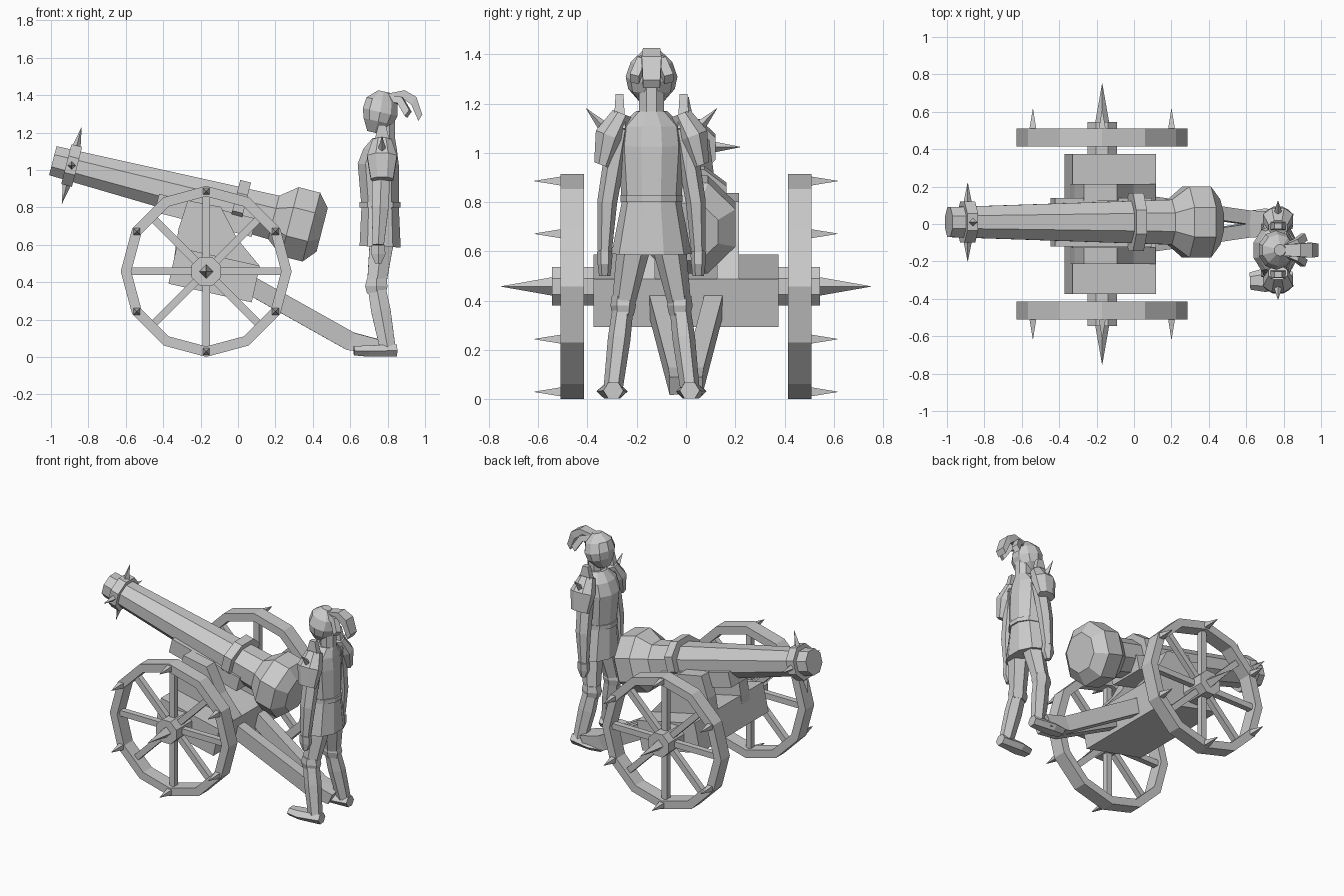
import bpy, bmesh
from math import cos, sin, pi
from mathutils import Vector

cube = bpy.data.objects.get("Cube")
if cube:
    bpy.data.objects.remove(cube)

shade = (.6, .6, .6, 1)
grey = bpy.data.materials.new("plain grey")
grey.use_nodes = True
grey.diffuse_color = shade
grey.node_tree.nodes["Principled BSDF"].inputs["Base Color"].default_value = shade
side, up = Vector((0, 1, 0)), Vector((0, 0, 1))


def chain(name, points, widths, depths=None, sides=4, flat=True, closed=False, mirror=False, place=(0, 0, 0)):
    """Skin polygon sections, all square to one axis, along a row of centre points."""
    points = [Vector(point) for point in points]
    depths = depths or widths
    farthest = max(points, key=lambda point: (point - points[0]).length)
    axis = (farthest - points[0]).normalized()
    across = axis.cross(side if abs(axis.y) < .8 else up).normalized()
    along_width = axis.cross(across)
    grow, turn = (1 / cos(pi / sides), .5) if flat else (1, 0)
    bm = bmesh.new()
    rings = []
    for centre, width, depth in zip(points, widths, depths):
        angles = [2 * pi * (corner + turn) / sides for corner in range(sides)]
        rings.append([bm.verts.new(centre + across * depth * grow * cos(angle) + along_width * width * grow * sin(angle))
                      for angle in angles])
    if closed:
        rings.append(rings[0])
    else:
        bm.faces.new(rings[0])
        bm.faces.new(rings[-1])
    for lower, upper in zip(rings, rings[1:]):
        for corner in range(sides):
            bm.faces.new((lower[corner - 1], lower[corner], upper[corner], upper[corner - 1]))
    bmesh.ops.recalc_face_normals(bm, faces=bm.faces)
    mesh = bpy.data.meshes.new(name)
    bm.to_mesh(mesh)
    bm.free()
    mesh.materials.append(grey)
    obj = bpy.data.objects.new(name, mesh)
    obj.location = place
    bpy.context.collection.objects.link(obj)
    if mirror:
        modifier = obj.modifiers.new("Mirror", "MIRROR")
        modifier.use_axis = (False, True, False)


def spike(name, base, tip, radius, **options):
    chain(name, [base, tip], [radius, .001], **options)


# Gun barrel, placed by fractions of its sloping axis
muzzle, breech = Vector((-.99, .01, 1.05)), Vector((.45, .01, .68))
barrel_up = (breech - muzzle).cross(side).normalized()


def on_barrel(fractions, lift=0):
    return [muzzle.lerp(breech, fraction) + barrel_up * lift for fraction in fractions]


chain("barrel", on_barrel([0, .82, .88, .96, 1]), [.08, .12, .19, .19, .12], sides=8)
chain("muzzle_ring", on_barrel([.05, .09]), [.11, .11], sides=8)
chain("barrel_strap", on_barrel([.67, .71], lift=.03), [.155, .155], [.12, .12], sides=8)
chain("barrel_bed", on_barrel([.4, .76], lift=-.08), [.13, .13], [.05, .05])
ring_centre = on_barrel([.07])[0]
for name, way in (("left", side), ("right", -side), ("top", barrel_up), ("bottom", -barrel_up)):
    spike(f"muzzle_spike_{name}", ring_centre + way * .1, ring_centre + way * .21, .023, flat=False)

# Carriage body, cheeks and trail
chain("carriage_body", [(-.35, 0, .49), (.095, 0, .39)], [.375, .375], [.1, .1])
chain("cheeks", [(-.25, .17, .45), (-.11, .17, .53), (-.16, .17, .66), (-.18, .17, .82)],
      [.045] * 4, [.1, .23, .16, .09], mirror=True)
chain("trail_beams", [(.02, .12, .41), (.6, .035, .085), (.75, .03, .055)],
      [.037] * 3, [.05, .05, .04], mirror=True)

# Wheels: rims, hubs, spokes and spikes, mirrored to both sides
axle_height, wheel_radius, rim_radius = .458, .457, .428
inner, middle, outer = .415, .462, .51
wheel = dict(mirror=True, place=(-.17, 0, axle_height))


def on_wheel(distance, radius=0, turn=0):
    angle = 2 * pi * turn
    return Vector((radius * cos(angle), distance, radius * sin(angle)))


chain("axle", [on_wheel(-inner), on_wheel(inner)], [.04, .04], sides=8, place=wheel["place"])
hole = wheel_radius - .056
chain("wheel_rims", [on_wheel(y) for y in (inner, outer, outer, inner)],
      [wheel_radius, wheel_radius, hole, hole], sides=12, flat=False, closed=True, **wheel)
chain("wheel_hubs", [on_wheel(.37), on_wheel(.545)], [.078, .078], sides=8, **wheel)
spike("hub_spikes", on_wheel(.54), on_wheel(.75), .038, flat=False, **wheel)
for i in range(8):
    chain(f"spokes_{i}", [on_wheel(middle, radius, i / 8) for radius in (.05, rim_radius)], [.02, .02], **wheel)
for i in range(6):
    turn = (i + .5) / 6
    spike(f"rim_spikes_{i}", on_wheel(outer, rim_radius, turn), on_wheel(.615, rim_radius, turn), .018, **wheel)

# Soldier's tunic, belt, neck and helmet
standing = dict(place=(.76, -.14, 0))
pair = dict(standing, mirror=True)
chain("tunic", [(0, 0, .59), (0, 0, .8), (-.01, 0, 1.03), (0, 0, 1.11), (.02, 0, 1.17)],
      [.155, .115, .13, .12, .06], [.11, .1, .11, .09, .06], sides=10, **standing)
chain("belt", [(0, 0, .8), (0, 0, .83)], [.12, .12], [.11, .11], sides=10, **standing)
chain("neck", [(.03, 0, 1.1), (.03, 0, 1.27)], [.05, .05], sides=8, **standing)
chain("helmet", [(-.03, 0, 1.2), (-.01, 0, 1.26), (0, 0, 1.31), (.01, 0, 1.37), (.02, 0, 1.42)],
      [.04, .09, .1, .08, .03], [.04, .08, .095, .085, .03], sides=10, **standing)

# Helmet plumes
chain("plume_middle", [(.03, 0, 1.395), (.12, 0, 1.41), (.18, 0, 1.37), (.215, 0, 1.28)],
      [.03, .035, .04, .035], [.015, .02, .025, .02], **standing)
chain("plume_sides", [(.04, .01, 1.38), (.11, .04, 1.37), (.15, .07, 1.3)], [.02] * 3, **pair)

# Limbs and armour, mirrored about the soldier's middle
shoulder, elbow, wrist = Vector((.01, .13, 1.1)), Vector((0, .18, .8)), Vector((-.01, .19, .6))
hip, knee, ankle = Vector((.01, .07, .63)), Vector((-.02, .115, .38)), Vector((.04, .155, .05))
chain("arms", [shoulder, elbow, wrist], [.04, .035, .025], [.05, .045, .03], sides=6, **pair)
chain("hands", [wrist, wrist - up * .05, wrist - up * .1], [.028, .025, .02], [.035, .038, .016], sides=6, **pair)
chain("pauldrons", [(.01, .12, 1.16), (.01, .17, 1.07), (.01, .2, .95)],
      [.04, .06, .035], [.05, .08, .06], sides=8, **pair)
chain("shoulder_plates", [shoulder, shoulder + up * .14], [.024, .016], [.055, .02], **pair)
spike("shoulder_spikes", (.01, .18, 1.09), (.01, .265, 1.18), .028, flat=False, **pair)
chain("thighs", [hip, knee], [.06, .04], [.065, .05], sides=6, **pair)
chain("knee_guards", [knee + up * .04, knee, knee - up * .04], [.04, .045, .037], [.05, .06, .05], sides=6, **pair)
chain("shins", [knee, knee.lerp(ankle, .4), ankle], [.036, .04, .034], [.047, .052, .042], sides=6, **pair)
chain("feet", [(.09, .155, .035), (-.06, .16, .032), (-.14, .165, .034)],
      [.035, .055, .04], [.033, .03, .025], sides=6, **pair)
